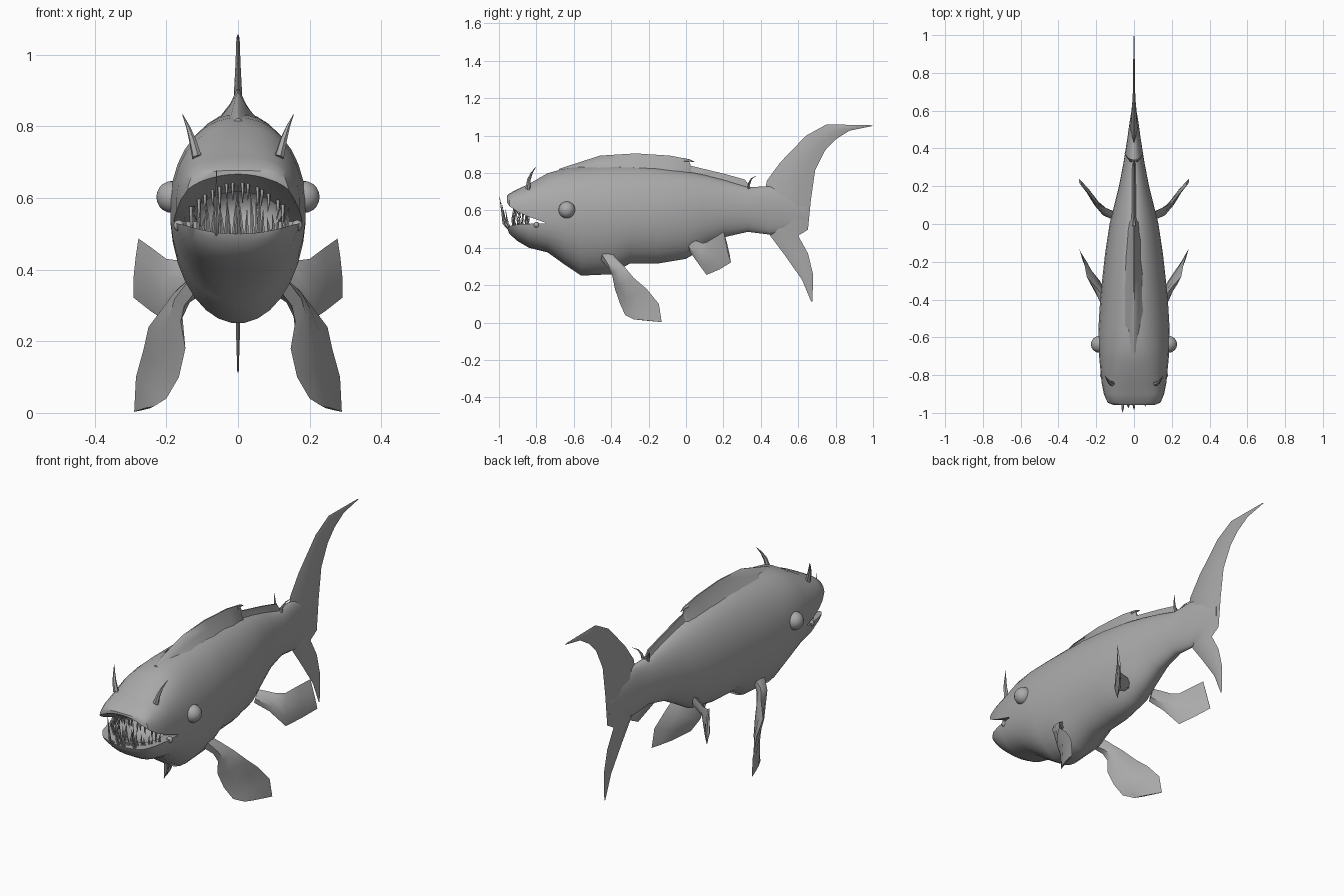
import bpy, bmesh, math, random
from mathutils import Vector as V

if "Cube" in bpy.data.objects:
    bpy.data.objects.remove(bpy.data.objects["Cube"])

random.seed(4)
grey = bpy.data.materials.new("plain grey")
grey.diffuse_color = (0.4, 0.4, 0.4, 1)
grey.use_nodes = True
grey.node_tree.nodes["Principled BSDF"].inputs["Base Color"].default_value = grey.diffuse_color


def finish(name, bm, angle=40):
    bmesh.ops.recalc_face_normals(bm, faces=bm.faces[:])
    me = bpy.data.meshes.new(name)
    bm.to_mesh(me)
    bm.free()
    ob = bpy.data.objects.new(name, me)
    bpy.context.collection.objects.link(ob)
    me.materials.append(grey)
    smooth(ob, angle)
    return ob


def smooth(ob, angle):
    bpy.ops.object.select_all(action='DESELECT')
    ob.select_set(True)
    bpy.context.view_layer.objects.active = ob
    bpy.ops.object.shade_smooth_by_angle(angle=math.radians(angle))


def add_loft(bm, rings):
    """Skin closed rings of equal length and cap both ends."""
    vs = [[bm.verts.new(p) for p in r] for r in rings]
    n = len(vs[0])
    for a, b in zip(vs, vs[1:]):
        for i in range(n):
            j = (i + 1) % n
            bm.faces.new((a[i], a[j], b[j], b[i]))
    bm.faces.new(vs[0][::-1])
    bm.faces.new(vs[-1])


def loft(name, rings, angle=40):
    bm = bmesh.new()
    add_loft(bm, rings)
    return finish(name, bm, angle)


def fin_rings(pairs, thick):
    """Lens sections between leading and trailing edge points."""
    rings = []
    for k, (a, b) in enumerate(pairs):
        a, b = V(a), V(b)
        m0, m1 = max(k - 1, 0), min(k + 1, len(pairs) - 1)
        span = V(pairs[m1][0]) + V(pairs[m1][1]) - V(pairs[m0][0]) - V(pairs[m0][1])
        n = (b - a).cross(span).normalized() * thick[k]
        c, d = a.lerp(b, 0.3), a.lerp(b, 0.7)
        rings.append([a, c + n, d + n * 0.7, b, d - n * 0.7, c - n])
    return rings


def spike_rings(pts, r, n=6):
    """Tapering spike along a path, with a nearly pointed end."""
    pts = [V(p) for p in pts]
    d = (pts[-1] - pts[0]).normalized()
    u = d.orthogonal().normalized()
    w = d.cross(u)
    rings = []
    for k, p in enumerate(pts):
        rr = r * (1 - 0.93 * k / (len(pts) - 1))
        rings.append([p + (u * math.cos(t) + w * math.sin(t)) * rr
                      for t in (2 * math.pi * i / n for i in range(n))])
    return rings


def mirror(pts, s):
    return [(p[0] * s, p[1], p[2]) for p in pts]


# Body: y, top, widest height, bottom, half width, roundness of upper half
stations = [
    (-.958, .677, .585, .51, .115, .50), (-.945, .69, .58, .475, .142, .55),
    (-.90, .715, .57, .435, .160, .65), (-.84, .742, .57, .40, .172, .75),
    (-.74, .80, .57, .375, .182, .85), (-.65, .825, .57, .31, .190, .95),
    (-.56, .835, .565, .25, .190, 1), (-.40, .84, .565, .257, .180, 1),
    (-.30, .84, .57, .315, .170, 1), (-.15, .83, .57, .315, .153, 1),
    (0, .81, .58, .34, .13, 1), (.1, .79, .59, .40, .105, 1),
    (.2, .765, .60, .455, .08, 1), (.33, .725, .605, .485, .055, 1),
    (.45, .73, .61, .47, .036, 1), (.55, .70, .60, .49, .022, 1),
    (.64, .64, .59, .54, .006, 1)]
rings = []
for y, top, mid, bot, w, p in stations:
    ring = []
    for i in range(32):
        t = 2 * math.pi * (i + 0.5) / 32
        c, s = math.cos(t), math.sin(t)
        e = p if s > 0 else max(p, 0.85)
        h = top - mid if s > 0 else mid - bot
        ring.append((math.copysign(abs(c) ** e, c) * w, y,
                     mid + math.copysign(abs(s) ** e, s) * h))
    rings.append(ring)
body = loft("body", rings)

# Mouth opening: arched wedge plus a rounded inner cavity
xs = [-.25 + .025 * i for i in range(21)]
wedge = []
for y, z, arch in ((-1.05, .70, 2.1), (-.95, .664, 1.9), (-.86, .60, .9), (-.75, .535, 0)):
    wedge.append([(x, y, .50 + min(1.1 * x * x, .03)) for x in xs] +
                 [(x, y, max(z - arch * x * x, .534)) for x in reversed(xs)])
cutters = [loft("mouth_cutter", wedge)]
bm = bmesh.new()
bmesh.ops.create_uvsphere(bm, u_segments=20, v_segments=12, radius=1)
for v in bm.verts:
    v.co = (v.co.x * .125, -.79 + v.co.y * .13, .56 + v.co.z * .085)
cutters.append(finish("cavity_cutter", bm))
for c in cutters:
    c.hide_render = True
    m = body.modifiers.new("cut", 'BOOLEAN')
    m.operation = 'DIFFERENCE'
    m.solver = 'EXACT'
    m.object = c
    bpy.context.view_layer.objects.active = body
    bpy.ops.object.modifier_apply(modifier=m.name)
    bpy.data.objects.remove(c)
smooth(body, 40)


# Ridges along the back: y, top, base, half width
def ridge(name, rows):
    loft(name, [[(-w, y, b), (-w * .3, y, b + (t - b) * .65), (-.003, y, t),
                 (.003, y, t), (w * .3, y, b + (t - b) * .65), (w, y, b)]
                for y, t, b, w in rows], 50)


ridge("dorsal_ridge", [(-.68, .822, .77, .09), (-.46, .893, .79, .08), (-.27, .905, .79, .07),
                       (-.085, .893, .77, .055), (.01, .875, .76, .04), (.025, .845, .76, .025)])
ridge("rear_ridge", [(.0, .845, .76, .035), (.2, .797, .72, .025),
                     (.315, .765, .69, .018), (.342, .727, .69, .012)])
loft("dorsal_hook", spike_rings([(0, -.01, .868), (0, .02, .867), (0, .045, .86)], .012))

# Tail fin: leading and trailing edge (y, z) from upper to lower tip
tail = [(.985, 1.056, 1.0, 1.052), (.87, 1.058, .875, 1.027), (.75, 1.059, .80, .98),
        (.642, 1.0, .743, .92), (.503, .856, .69, .813), (.433, .76, .668, .658),
        (.40, .60, .652, .497), (.45, .465, .60, .465), (.53, .358, .652, .37),
        (.62, .23, .68, .257), (.668, .115, .676, .112)]
loft("tail_fin", fin_rings([((0, a, b), (0, c, d)) for a, b, c, d in tail],
                           [.002, .004, .005, .007, .014, .02, .022, .014, .008, .006, .002]))

pectoral = [((.11, -.47, .35), (.11, -.40, .38)), ((.15, -.42, .30), (.17, -.375, .345)),
            ((.16, -.395, .255), (.205, -.33, .30)), ((.147, -.38, .18), (.25, -.28, .24)),
            ((.165, -.352, .10), (.263, -.21, .18)), ((.20, -.325, .04), (.285, -.145, .10)),
            ((.235, -.28, .018), (.29, -.13, .003))]
pelvic = [((.08, .02, .38), (.08, .05, .44)), ((.15, .045, .345), (.16, .09, .425)),
          ((.20, .11, .255), (.20, .11, .43)), ((.245, .18, .285), (.24, .16, .46)),
          ((.292, .24, .322), (.278, .202, .487))]

for s, side in ((1, "right"), (-1, "left")):
    # Paired fins
    loft("pectoral_fin_" + side, fin_rings([mirror(p, s) for p in pectoral],
                                           [.03, .026, .022, .02, .016, .011, .005]))
    loft("pelvic_fin_" + side, fin_rings([mirror(p, s) for p in pelvic],
                                         [.02, .018, .014, .01, .006]))
    # Eyes
    bm = bmesh.new()
    bmesh.ops.create_uvsphere(bm, u_segments=16, v_segments=10, radius=.045)
    for v in bm.verts:
        v.co += V((s * .183, -.637, .603))
    finish("eye_" + side, bm)
    # Feelers on the head and near the tail
    head = [(.115, -.845, .715), (.128, -.84, .765), (.14, -.825, .80), (.155, -.803, .833)]
    rear = [(.012, .335, .71), (.02, .338, .745), (.033, .35, .77), (.05, .375, .785)]
    loft("head_feeler_" + side, spike_rings(mirror(head, s), .014))
    loft("rear_feeler_" + side, spike_rings(mirror(rear, s), .009))
    # Knob at the corner of the mouth
    bm = bmesh.new()
    bmesh.ops.create_uvsphere(bm, u_segments=10, v_segments=6, radius=.016)
    for v in bm.verts:
        v.co += V((s * .165, -.80, .523))
    finish("mouth_corner_" + side, bm)

# Teeth: irregular needles along both jaws
bm = bmesh.new()
for i in range(21):
    x = -.14 + .014 * i + random.uniform(-.004, .004)
    y = -.925 + 4.5 * x * x + random.uniform(0, .02)
    h = random.uniform(.05, .12) * (1 - 18 * x * x)
    lean = random.uniform(-.012, .012)
    add_loft(bm, spike_rings([(x, y, .49), (x + lean * .4, y - .012, .50 + h * .5),
                              (x + lean, y - .005, .50 + h)], .007, 5))
for i in range(14):
    x = -.13 + .02 * i + random.uniform(-.005, .005)
    y = -.915 + 4 * x * x
    z = .664 - 1.9 * x * x - (y + .95) * .65
    h = random.uniform(.04, .085)
    add_loft(bm, spike_rings([(x, y, z + .012), (x, y - .008, z - h * .5),
                              (x * .97, y, z - h)], .007, 5))
# Long outer fangs
for x, y, z, dy in ((-.06, -.94, .68, -.058), (0, -.94, .64, -.045),
                    (.06, -.935, .61, -.03), (-.03, -.94, .60, -.035)):
    add_loft(bm, spike_rings([(x, y, .495), (x, y + dy * .6, .53),
                              (x, y + dy * .8, .5 + (z - .5) * .6), (x, y + dy, z)], .009, 5))
finish("teeth", bm)
